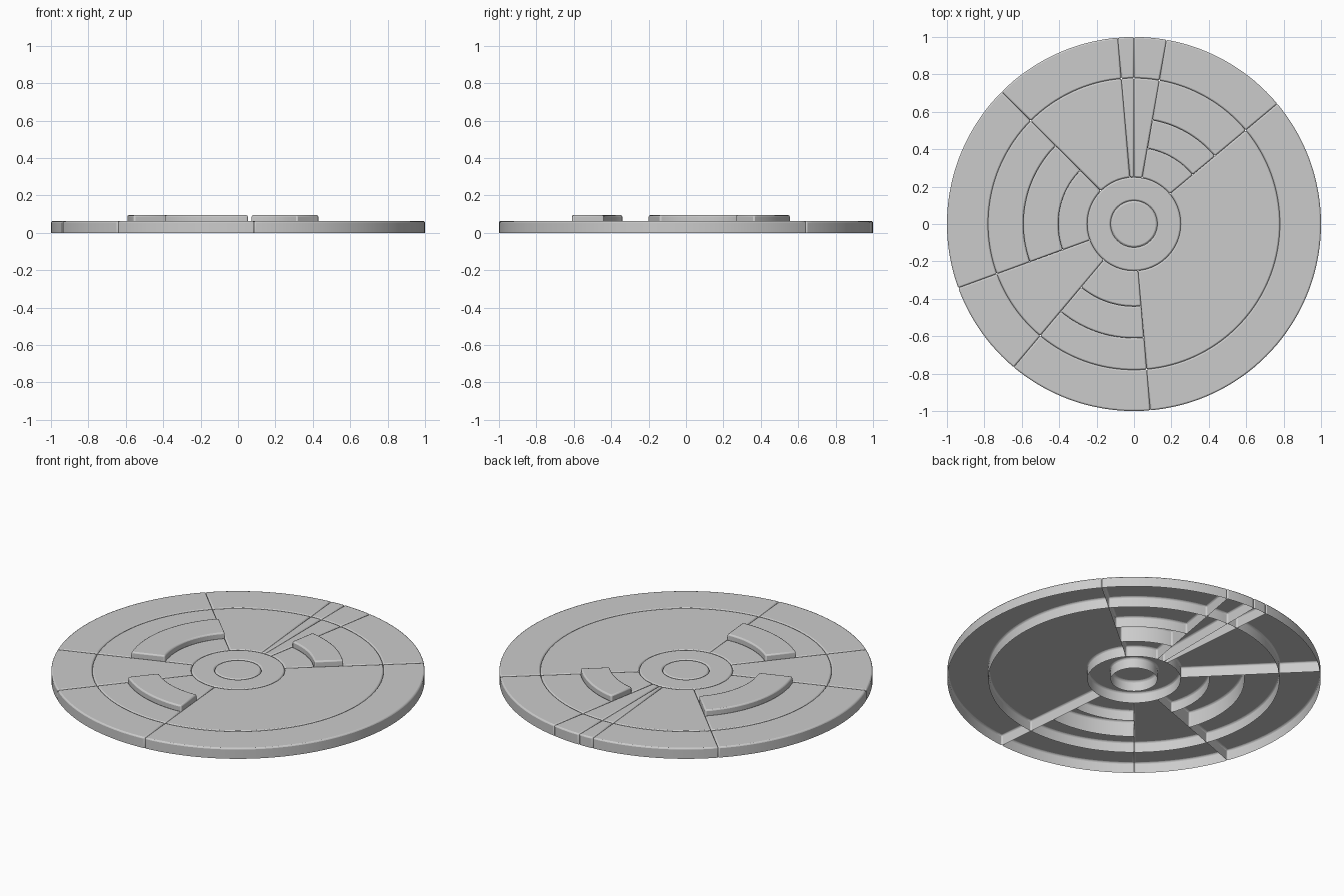
import bpy, bmesh
from math import cos, sin, radians

if "Cube" in bpy.data.objects:
    bpy.data.objects.remove(bpy.data.objects["Cube"])

H, RAISED = 0.0625, 0.094


def finish(name, bm, width):
    bmesh.ops.recalc_face_normals(bm, faces=bm.faces[:])
    # open shells: make sure the top faces upwards
    top = max(bm.faces, key=lambda f: f.calc_center_median().z)
    if top.normal.z < 0:
        bmesh.ops.reverse_faces(bm, faces=bm.faces[:])
    me = bpy.data.meshes.new(name)
    bm.to_mesh(me)
    bm.free()
    ob = bpy.data.objects.new(name, me)
    bpy.context.collection.objects.link(ob)
    mod = ob.modifiers.new("rounded_edges", 'BEVEL')
    mod.width, mod.segments = width, 2
    mod.limit_method, mod.angle_limit = 'ANGLE', radians(40)
    bpy.ops.object.select_all(action='DESELECT')
    ob.select_set(True)
    bpy.context.view_layer.objects.active = ob
    bpy.ops.object.shade_smooth_by_angle(angle=radians(35))


def panel(name, r0, r1, a0, a1, h=H, width=0.008):
    """Hollow tile between two radii and two angles, open underneath."""
    bm = bmesh.new()
    closed = a1 - a0 >= 360
    n = max(2, round((a1 - a0) / 2.5))
    cols = []
    for i in range(n if closed else n + 1):
        a = radians(a0 + (a1 - a0) * i / n)
        cols.append([bm.verts.new((r * cos(a), r * sin(a), z))
                     for r, z in ((r0, 0), (r0, h), (r1, h), (r1, 0))])
    for i in range(n):
        p, q = cols[i], cols[(i + 1) % len(cols)]
        for k in range(3):
            bm.faces.new((p[k], p[k + 1], q[k + 1], q[k]))
    if not closed:
        bm.faces.new(cols[0])
        bm.faces.new(cols[-1])
    finish(name, bm, width)


# Hub: centre cap and ring
bm = bmesh.new()
rim = [(0.125 * cos(radians(a)), 0.125 * sin(radians(a))) for a in range(0, 360, 5)]
low = [bm.verts.new((x, y, 0)) for x, y in rim]
high = [bm.verts.new((x, y, H)) for x, y in rim]
bm.faces.new(high)
for i in range(len(rim)):
    j = (i + 1) % len(rim)
    bm.faces.new((low[i], low[j], high[j], high[i]))
finish("centre_cap", bm, 0.01)
panel("hub_ring", 0.125, 0.25, 0, 360)

# Sectors: start angle, end angle, radii of the raised block (if any)
sectors = [
    (40, 80, (0.41, 0.565)),
    (80, 90, None),
    (90, 95, None),
    (95, 135, None),
    (135, 200, (0.405, 0.592)),
    (200, 230, None),
    (230, 275, (0.44, 0.61)),
    (275, 400, None),
]
for i, (a0, a1, block) in enumerate(sectors, 1):
    panel(f"outer_panel_{i}", 0.78, 1.0, a0, a1)
    if block:
        panel(f"inner_panel_{i}", 0.25, block[0], a0, a1)
        panel(f"raised_block_{i}", block[0], block[1], a0, a1, RAISED)
        panel(f"middle_panel_{i}", block[1], 0.78, a0, a1)
    else:
        panel(f"middle_panel_{i}", 0.25, 0.78, a0, a1)
